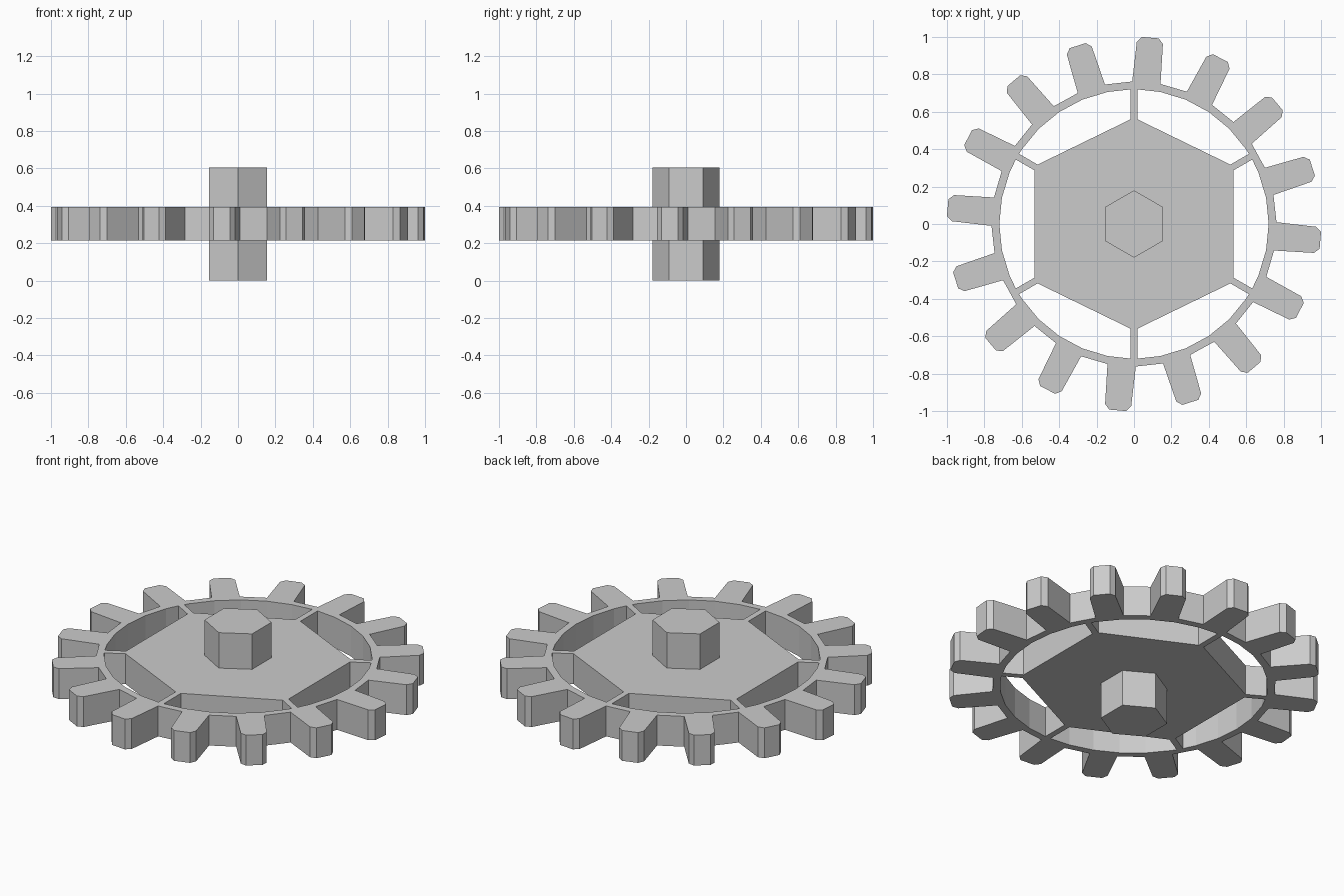
import bpy, bmesh, math
from mathutils import Vector

if "Cube" in bpy.data.objects:
    bpy.data.objects.remove(bpy.data.objects["Cube"])

grey = bpy.data.materials.new("light grey")
grey.diffuse_color = (0.6, 0.6, 0.6, 1)
grey.use_nodes = True
grey.node_tree.nodes["Principled BSDF"].inputs["Base Color"].default_value = grey.diffuse_color

TEETH, TOOTH_START = 16, -5.0
SPOKE_HALF = 0.0175
RIM_INNER = 0.72
Z_LOW, Z_HIGH = 0.215, 0.395


def radial(deg, r, side=0.0):
    """Point at distance r along a direction, shifted sideways (counter-clockwise)."""
    a = math.radians(deg)
    return Vector((math.cos(a) * r - math.sin(a) * side,
                   math.sin(a) * r + math.cos(a) * side, 0))


def add_loop(curve, points):
    s = curve.splines.new('POLY')
    s.points.add(len(points) - 1)
    for p, co in zip(s.points, points):
        p.co = (*co, 1)
    s.use_cyclic_u = True


# Gear plate: toothed outline with six openings, extruded
curve = bpy.data.curves.new("gear_plate", 'CURVE')
curve.dimensions = '2D'
curve.fill_mode = 'BOTH'
curve.extrude = (Z_HIGH - Z_LOW) / 2

tooth = [(0.758, -0.076), (0.972, -0.070), (1.0, -0.045),
         (1.0, 0.045), (0.972, 0.070), (0.758, 0.076)]
add_loop(curve, [radial(TOOTH_START + 360 / TEETH * i, r, s)
                 for i in range(TEETH) for r, s in tooth])

# Openings between the spokes: straight web side, faceted rim side
inset = math.degrees(math.asin(SPOKE_HALF / RIM_INNER))
for k in range(6):
    a, b = 30 + 60 * k, 90 + 60 * k
    web = lambda d: 0.56 if d % 180 == 90 else 0.605
    steps = [11.25 * j for j in range(64) if a + inset + 1 < 11.25 * j < b - inset - 1]
    add_loop(curve, [radial(a, web(a), SPOKE_HALF)]
             + [radial(d, RIM_INNER) for d in [a + inset] + steps + [b - inset]]
             + [radial(b, web(b), -SPOKE_HALF)])

plate = bpy.data.objects.new("gear_plate", curve)
bpy.context.collection.objects.link(plate)
plate.location.z = (Z_LOW + Z_HIGH) / 2
bpy.context.view_layer.objects.active = plate
plate.select_set(True)
bpy.ops.object.convert(target='MESH')
plate = bpy.context.view_layer.objects.active

# Weld the caps to the walls and keep every face flat
bm = bmesh.new()
bm.from_mesh(plate.data)
bmesh.ops.remove_doubles(bm, verts=bm.verts, dist=0.0005)
bmesh.ops.recalc_face_normals(bm, faces=bm.faces)
for f in bm.faces:
    f.smooth = False
bm.to_mesh(plate.data)
bm.free()

# Hexagonal axle through the middle
bpy.ops.mesh.primitive_cylinder_add(vertices=6, radius=0.18, depth=0.605,
                                    location=(0, 0, 0.3025))
axle = bpy.context.object
axle.name = "hex_axle"

for ob in (plate, axle):
    ob.data.materials.clear()
    ob.data.materials.append(grey)
